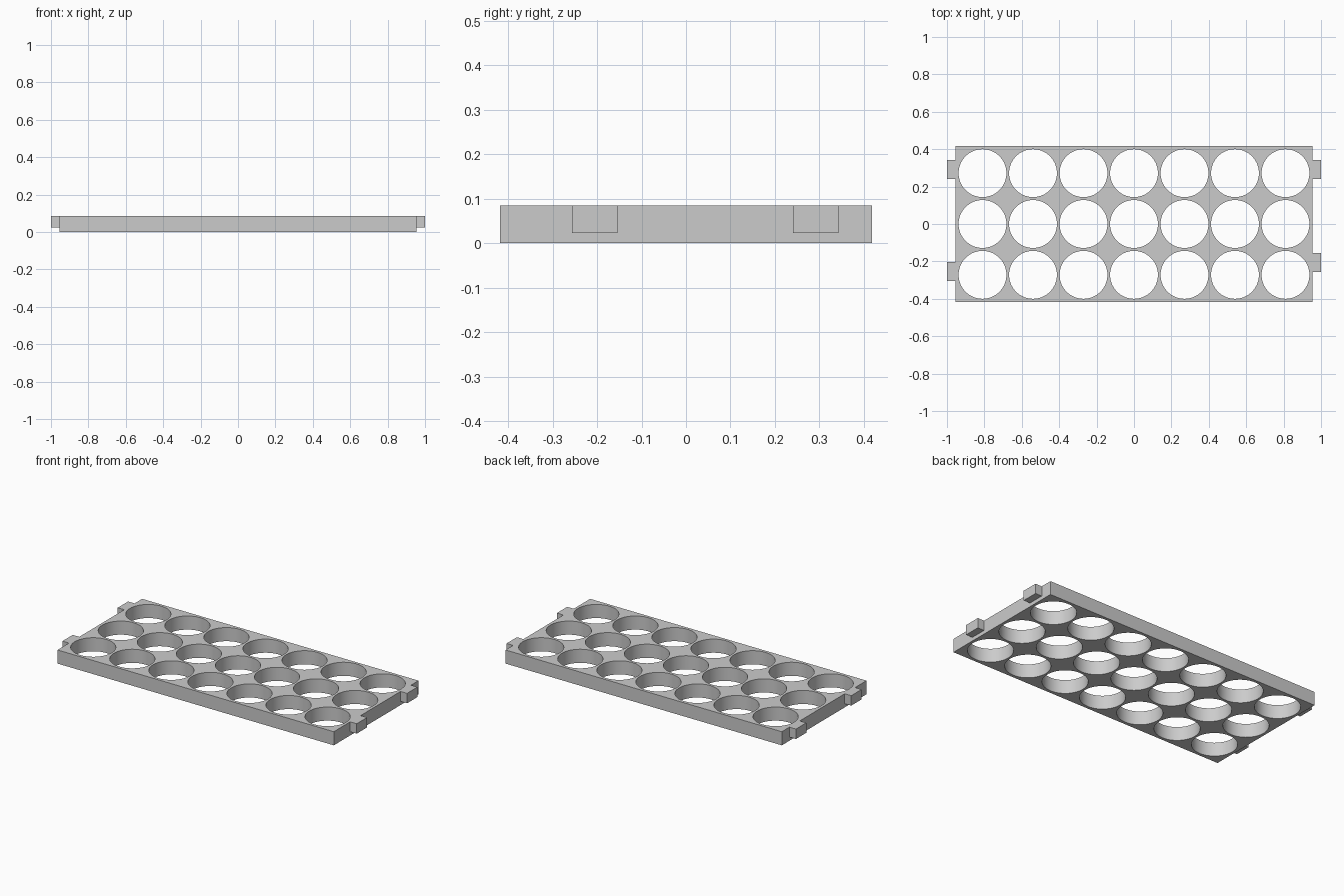
import bpy
import bmesh
from mathutils import Matrix, Vector

if "Cube" in bpy.data.objects:
    bpy.data.objects.remove(bpy.data.objects["Cube"], do_unlink=True)

HALF_X, HALF_Y, HEIGHT = 0.955, 0.418, 0.085
PITCH, RADIUS = 0.27, 0.128
TAB_Z, TAB_WIDTH = 0.023, 0.102

grey = bpy.data.materials.new("light grey")
grey.use_nodes = True
colour = (0.6, 0.6, 0.6, 1)
grey.diffuse_color = colour
grey.node_tree.nodes["Principled BSDF"].inputs["Base Color"].default_value = colour


def make_object(name, bm):
    mesh = bpy.data.meshes.new(name)
    bm.to_mesh(mesh)
    bm.free()
    mesh.materials.append(grey)
    obj = bpy.data.objects.new(name, mesh)
    bpy.context.collection.objects.link(obj)
    return obj


def box(name, low, high):
    low, high = Vector(low), Vector(high)
    bm = bmesh.new()
    place = Matrix.Translation((low + high) / 2) @ Matrix.Diagonal((high - low).to_4d())
    place[3][3] = 1
    bmesh.ops.create_cube(bm, size=1, matrix=place)
    return make_object(name, bm)


# Rack plate
plate = box("rack_plate", (-HALF_X, -HALF_Y, 0), (HALF_X, HALF_Y, HEIGHT))

# Grid of round holes, cut straight through
bm = bmesh.new()
for col in range(-3, 4):
    for row in range(-1, 2):
        bmesh.ops.create_cone(
            bm, cap_ends=True, segments=64, radius1=RADIUS, radius2=RADIUS, depth=1,
            matrix=Matrix.Translation((col * PITCH, row * PITCH * 1.007, 0)))
cutter = make_object("hole_cutter", bm)
cutter.hide_render = True

cut = plate.modifiers.new("holes", "BOOLEAN")
cut.operation = "DIFFERENCE"
cut.solver = "EXACT"
cut.object = cutter
bpy.ops.object.select_all(action="DESELECT")
plate.select_set(True)
bpy.context.view_layer.objects.active = plate
bpy.ops.object.modifier_apply(modifier=cut.name)
bpy.data.objects.remove(cutter, do_unlink=True)
bpy.ops.object.shade_smooth_by_angle()

# End tabs, flush with the top; the front pair is staggered
for name, side, y in (("left_back_tab", 1, 0.292), ("left_front_tab", 1, -0.205),
                      ("right_back_tab", -1, 0.292), ("right_front_tab", -1, -0.254)):
    x0, x1 = sorted((side * HALF_X, side))
    box(name, (x0, y - TAB_WIDTH / 2, TAB_Z), (x1, y + TAB_WIDTH / 2, HEIGHT))
